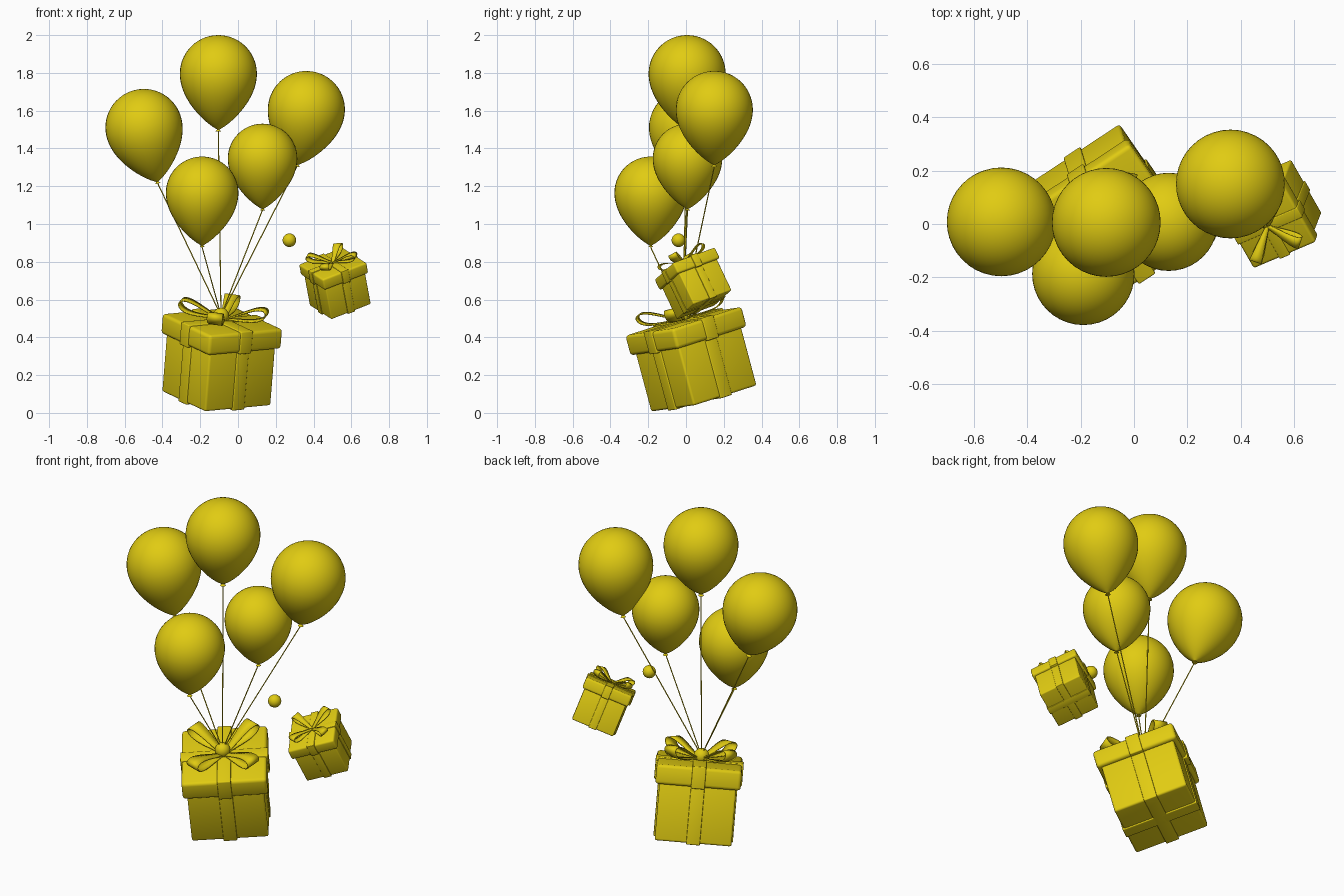
import bpy, bmesh, math
from mathutils import Vector, Matrix

if "Cube" in bpy.data.objects:
    bpy.data.objects.remove(bpy.data.objects["Cube"])

yellow = bpy.data.materials.new("golden yellow")
yellow.diffuse_color = (0.75, 0.60, 0.006, 1)
yellow.use_nodes = True
yellow.node_tree.nodes["Principled BSDF"].inputs["Base Color"].default_value = yellow.diffuse_color


def finish(name, bm, matrix=Matrix(), angle=40):
    """Turn a bmesh into a smooth shaded, coloured object."""
    bmesh.ops.recalc_face_normals(bm, faces=bm.faces)
    mesh = bpy.data.meshes.new(name)
    bm.to_mesh(mesh)
    bm.free()
    mesh.materials.append(yellow)
    ob = bpy.data.objects.new(name, mesh)
    bpy.context.collection.objects.link(ob)
    ob.matrix_world = matrix
    bpy.ops.object.select_all(action='DESELECT')
    ob.select_set(True)
    bpy.context.view_layer.objects.active = ob
    bpy.ops.object.shade_smooth_by_angle(angle=math.radians(angle))
    return ob


def block(name, sx, sy, z0, z1, bevel, matrix):
    """Rounded box centred in x and y."""
    bm = bmesh.new()
    bmesh.ops.create_cube(bm, size=1, matrix=Matrix.Translation((0, 0, (z0 + z1) / 2))
                          @ Matrix.Diagonal((sx, sy, z1 - z0, 1)))
    bmesh.ops.bevel(bm, geom=bm.edges[:], offset=bevel, segments=3, profile=0.5, affect='EDGES')
    finish(name, bm, matrix)


def ball(name, centre, radius):
    bm = bmesh.new()
    bmesh.ops.create_uvsphere(bm, u_segments=32, v_segments=16, radius=radius)
    finish(name, bm, Matrix.Translation(centre))


def bow_loop(name, z, angle, matrix):
    """Teardrop ribbon loop, narrow at the centre and wide at its end."""
    bm = bmesh.new()
    n, rows = 36, []
    for i in range(n + 1):
        t = i / n
        s = math.sin(math.pi * t)
        out = 0.235 * s
        h = 0.008 + 0.064 * s + 0.036 * math.sin(2 * math.pi * t) * math.sqrt(max(s, 0))
        w = 0.012 + 0.03 * s
        rows.append([bm.verts.new((out, y, z + h)) for y in (-w, w)])
    for a, b in zip(rows, rows[1:]):
        bm.faces.new((a[0], a[1], b[1], b[0]))
    ob = finish(name, bm, matrix @ Matrix.Rotation(angle, 4, 'Z'))
    mod = ob.modifiers.new("thickness", 'SOLIDIFY')
    mod.thickness = 0.006
    mod.offset = 0


def gift(prefix, base, ex, ey, scale):
    """Box, lid, crossing ribbons and a four loop bow."""
    ex = Vector(ex).normalized()
    ez = ex.cross(Vector(ey)).normalized()
    ey = ez.cross(ex)
    m = Matrix((ex, ey, ez)).transposed().to_4x4()
    m = Matrix.Translation(base) @ m @ Matrix.Scale(scale, 4)
    side, lid, top, rib, t = 0.42, 0.466, 0.425, 0.075, 0.014
    block(prefix + "_box", side, side, 0, 0.33, 0.012, m)
    block(prefix + "_lid", lid, lid, 0.315, top, 0.018, m)
    for k in range(2):
        turn = m @ Matrix.Rotation(k * math.pi / 2, 4, 'Z')
        block(f"{prefix}_box_ribbon_{k + 1}", rib, side + t, -t / 2, 0.33, 0.005, turn)
        block(f"{prefix}_lid_ribbon_{k + 1}", rib, lid + t, 0.308, top + t / 2, 0.006, turn)
    for k in range(4):
        bow_loop(f"{prefix}_bow_loop_{k + 1}", top, math.pi * (0.25 + k / 2), m)


def balloon(name, centre, knot, r):
    """Lathed balloon with a flared knot, pointing from knot to centre."""
    prof = [(math.sin(a), math.cos(a)) for a in (math.pi / 2 * i / 14 for i in range(15))]
    for i in range(1, 18):
        t = i / 18
        prof.append((math.cos(t * math.pi / 2) ** 0.75, -1.45 * t))
    prof += [(0.03, -1.45), (0.075, -1.5), (0, -1.5)]
    bm = bmesh.new()
    vs = [bm.verts.new((x * r, 0, z * r)) for x, z in prof]
    es = [bm.edges.new(p) for p in zip(vs, vs[1:])]
    bmesh.ops.spin(bm, geom=vs + es, cent=(0, 0, 0), axis=(0, 0, 1),
                   angle=2 * math.pi, steps=40)
    bmesh.ops.remove_doubles(bm, verts=bm.verts, dist=1e-5)
    axis = Vector(centre) - Vector(knot)
    q = Vector((0, 0, 1)).rotation_difference(axis)
    finish(name, bm, Matrix.Translation(centre) @ q.to_matrix().to_4x4(), 50)


def string(name, a, b):
    a, b = Vector(a), Vector(b)
    bm = bmesh.new()
    bmesh.ops.create_cone(bm, cap_ends=True, segments=8, radius1=0.003, radius2=0.003,
                          depth=(b - a).length)
    q = Vector((0, 0, 1)).rotation_difference(b - a)
    finish(name, bm, Matrix.Translation((a + b) / 2) @ q.to_matrix().to_4x4())


# Gifts
gift("large_gift", (-0.115, 0.095, 0.076), (0.833, 0.548, 0.079), (-0.547, 0.796, 0.256), 1.0)
gift("small_gift", (0.542, 0.097, 0.572), (0.865, 0.37, 0.337), (-0.471, 0.824, 0.304), 0.58)

# Bow knots (the small one floats beside its gift)
tie = (-0.09, -0.018, 0.515)
ball("large_bow_knot", tie, 0.042)
ball("small_floating_knot", (0.272, -0.04, 0.914), 0.036)

# Balloons: centre, knot, radius
balloons = [
    ((-0.104, 0.006, 1.796), (-0.104, 0.006, 1.49), 0.204),
    ((-0.498, 0.008, 1.511), (-0.425, 0.008, 1.215), 0.204),
    ((0.362, 0.15, 1.606), (0.312, 0.15, 1.305), 0.204),
    ((0.13, 0.008, 1.347), (0.13, 0.008, 1.075), 0.184),
    ((-0.19, -0.187, 1.165), (-0.19, -0.187, 0.877), 0.192),
]
for i, (c, k, r) in enumerate(balloons, 1):
    balloon(f"balloon_{i}", c, k, r)
    string(f"balloon_string_{i}", k, tie)
